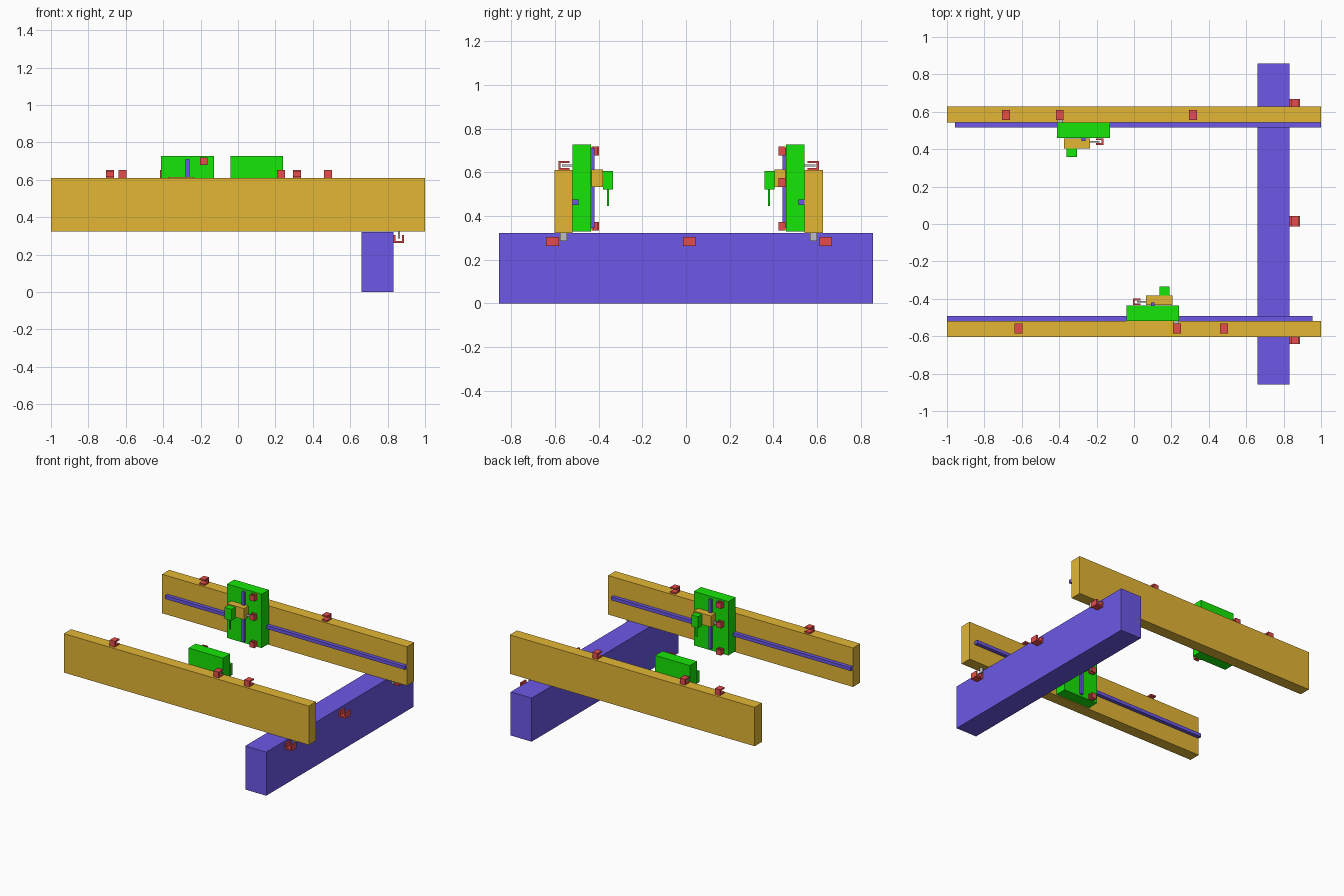
import bpy

if "Cube" in bpy.data.objects:
    bpy.data.objects.remove(bpy.data.objects["Cube"])


def material(name, rgb):
    m = bpy.data.materials.new(name)
    m.diffuse_color = (*rgb, 1)
    m.use_nodes = True
    m.node_tree.nodes["Principled BSDF"].inputs["Base Color"].default_value = m.diffuse_color
    return m


GOLD = material("gold", (0.77, 0.47, 0.036))
PURPLE = material("purple", (0.155, 0.103, 0.83))
GREEN = material("green", (0.008, 0.79, 0.002))
RED = material("red", (0.79, 0.073, 0.073))
GREY = material("grey", (0.52, 0.52, 0.52))


def box(name, mat, x, y, z):
    """Axis-aligned box from three (low, high) ranges."""
    x, y, z = sorted(x), sorted(y), sorted(z)
    verts = [(a, b, c) for a in x for b in y for c in z]
    faces = [(0, 1, 3, 2), (4, 6, 7, 5), (0, 4, 5, 1),
             (2, 3, 7, 6), (0, 2, 6, 4), (1, 5, 7, 3)]
    me = bpy.data.meshes.new(name)
    me.from_pydata(verts, [], faces)
    me.materials.append(mat)
    ob = bpy.data.objects.new(name, me)
    bpy.context.collection.objects.link(ob)
    return ob


def slot_sensor(name, put, ranges, open_axis, open_sign, arm_axis, t=0.011):
    """U-shaped sensor: a base wall plus two arms, open along one axis."""
    lo, hi = ranges[open_axis]
    base = list(ranges)
    base[open_axis] = (lo, lo + t) if open_sign > 0 else (hi - t, hi)
    put(name + "_base", RED, *base)
    lo, hi = ranges[arm_axis]
    for label, r in (("low", (lo, lo + t)), ("high", (hi - t, hi))):
        arm = list(ranges)
        arm[arm_axis] = r
        put(f"{name}_arm_{label}", RED, *arm)


# Cross beam with three sensors that open upward
box("cross_beam", PURPLE, (0.66, 0.831), (-0.857, 0.857), (0, 0.322))
for i, y in enumerate((-0.612, 0.015, 0.64)):
    slot_sensor(f"cross_sensor_{i}", box,
                [(0.831, 0.887), (y - 0.029, y + 0.029), (0.262, 0.304)], 2, 1, 0)


def gantry_arm(side, s, face, xc, rail, sensors):
    """One long arm; u runs along it from the carriage, d points inward."""
    def put(name, mat, u, d, z):
        return box(f"{side}_{name}", mat, [xc + s * a for a in u],
                   [face - s * b for b in d], z)

    def along(a, b):
        return ((a - xc) * s, (b - xc) * s)

    # Long beam and its guide rail
    put("arm_beam", GOLD, along(-1, 1), (-0.084, 0), (0.3225, 0.61))
    put("arm_rail", PURPLE, along(*rail), (0, 0.027), (0.45, 0.475))

    # Sensors on top of the beam, open inward
    for i, x in enumerate(sensors):
        u = (x - xc) * s
        slot_sensor(f"arm_sensor_{i}", put,
                    [(u - 0.021, u + 0.021), (-0.066, -0.014), (0.61, 0.653)],
                    1, 1, 2)

    # Flag below the beam reaching into the cross beam sensor
    put("beam_flag", GREY, along(0.855, 0.866), (-0.058, -0.026), (0.285, 0.3225))

    # Carriage plate with its flag and vertical rail
    put("carriage_plate", GREEN, (-0.141, 0.141), (0, 0.084), (0.33, 0.728))
    put("carriage_flag", GREY, (-0.14, -0.11), (-0.05, 0), (0.626, 0.637))
    put("vertical_rail", PURPLE, (-0.01, 0.01), (0.084, 0.1), (0.345, 0.712))

    # Sensors up the carriage, open toward the vertical rail
    for i, z in enumerate((0.353, 0.554, 0.698)):
        slot_sensor(f"carriage_sensor_{i}", put,
                    [(0.066, 0.106), (0.086, 0.12), (z - 0.02, z + 0.02)],
                    0, -1, 1, 0.009)

    # Lifting block, its flag, tool holder and needle
    put("lift_block", GOLD, (-0.105, 0.036), (0.086, 0.138), (0.532, 0.614))
    put("lift_flag", GREY, (0.036, 0.085), (0.099, 0.107), (0.545, 0.563))
    put("tool_holder", GREEN, (-0.09, -0.036), (0.138, 0.184), (0.522, 0.607))
    put("needle", GREEN, (-0.068, -0.058), (0.157, 0.167), (0.445, 0.522))


gantry_arm("back", 1, 0.543, -0.27, (-0.957, 1), (-0.684, -0.397, 0.316))
gantry_arm("front", -1, -0.519, 0.10, (-1, 0.955), (-0.617, 0.23, 0.481))
